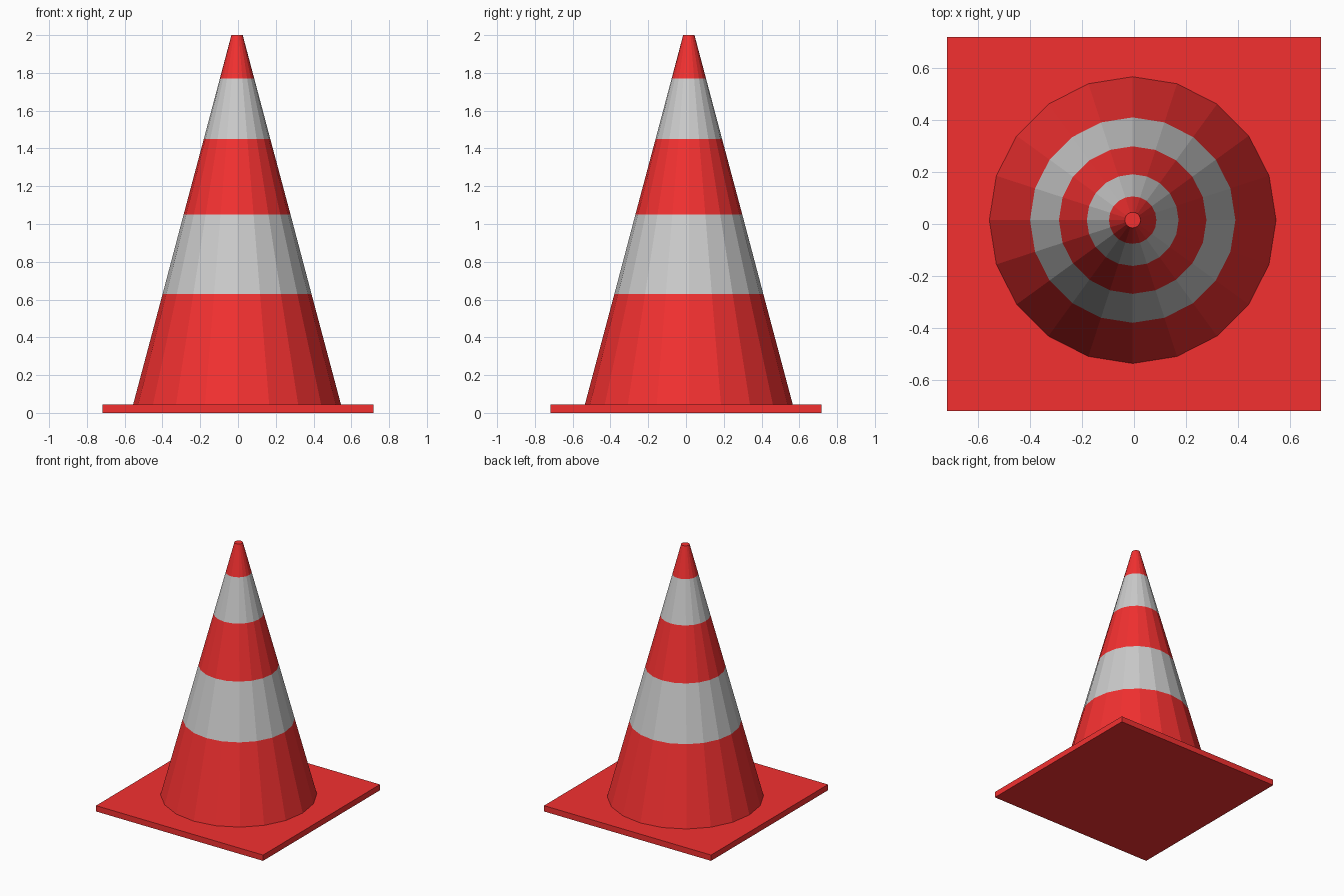
import bpy, bmesh
from math import cos, sin, tau

if "Cube" in bpy.data.objects:
    bpy.data.objects.remove(bpy.data.objects["Cube"])

SIDES = 20
CENTRE = (-0.005, 0.015)
BASE_HALF, BASE_TOP = 0.717, 0.045
# Cone profile: (radius, height) at every colour change
PROFILE = [(0.55, BASE_TOP), (0.394, 0.63), (0.283, 1.05),
           (0.176, 1.45), (0.091, 1.77), (0.03, 2.0)]


def material(name, colour):
    mat = bpy.data.materials.new(name)
    mat.diffuse_color = (*colour, 1)
    mat.use_nodes = True
    mat.node_tree.nodes["Principled BSDF"].inputs["Base Color"].default_value = mat.diffuse_color
    return mat


def finish(name, bm, mats):
    bmesh.ops.recalc_face_normals(bm, faces=bm.faces)
    mesh = bpy.data.meshes.new(name)
    bm.to_mesh(mesh)
    bm.free()
    for mat in mats:
        mesh.materials.append(mat)
    obj = bpy.data.objects.new(name, mesh)
    bpy.context.collection.objects.link(obj)
    return obj


red = material("red_plastic", (0.9, 0.03, 0.03))
grey = material("reflective_grey", (0.8, 0.8, 0.8))

# Square base plate
bm = bmesh.new()
bmesh.ops.create_cube(bm, size=1)
bmesh.ops.scale(bm, vec=(2 * BASE_HALF, 2 * BASE_HALF, BASE_TOP), verts=bm.verts)
bmesh.ops.translate(bm, vec=(0, 0, BASE_TOP / 2), verts=bm.verts)
finish("base_plate", bm, [red])

# Faceted cone with alternating red and grey bands
bm = bmesh.new()
rings = [[bm.verts.new((CENTRE[0] + r * cos(tau * i / SIDES),
                        CENTRE[1] + r * sin(tau * i / SIDES), z))
          for i in range(SIDES)] for r, z in PROFILE]
for band, (low, high) in enumerate(zip(rings, rings[1:])):
    for i in range(SIDES):
        j = (i + 1) % SIDES
        face = bm.faces.new((low[i], low[j], high[j], high[i]))
        face.material_index = band % 2
bm.faces.new(rings[-1])
bm.faces.new(rings[0][::-1])
finish("striped_cone", bm, [red, grey])
